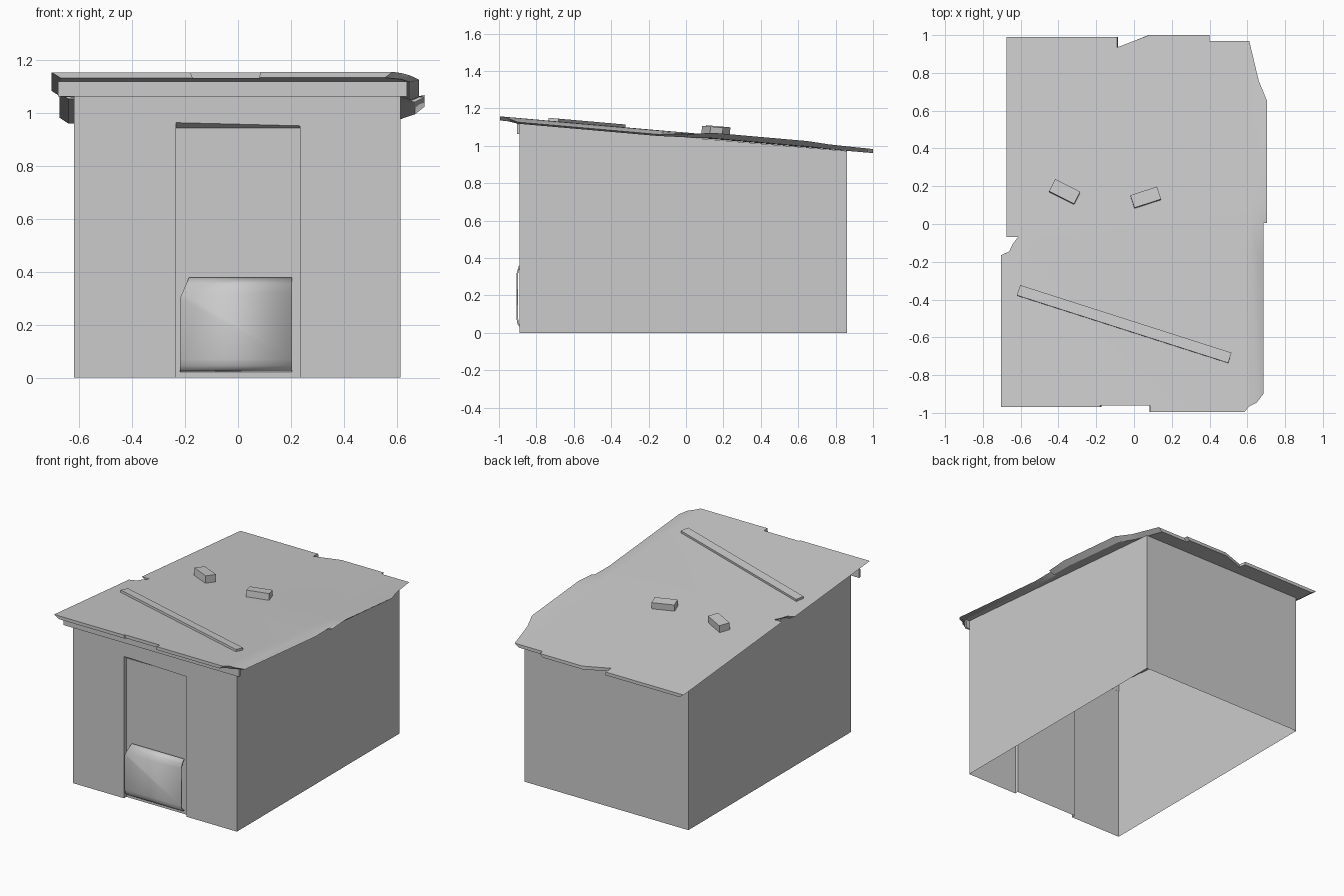
import bpy, bmesh, math
from mathutils import Matrix

if "Cube" in bpy.data.objects:
    bpy.data.objects.remove(bpy.data.objects["Cube"])

GREY = (0.6, 0.6, 0.6, 1)
mat = bpy.data.materials.new("plain grey")
mat.use_nodes = True
mat.diffuse_color = GREY
mat.node_tree.nodes["Principled BSDF"].inputs["Base Color"].default_value = GREY

SLOPE = 0.0875


def roof_z(y):
    return 1.07 - SLOPE * y


def finish(name, bm, smooth=None):
    mesh = bpy.data.meshes.new(name)
    bm.to_mesh(mesh)
    bm.free()
    mesh.materials.append(mat)
    ob = bpy.data.objects.new(name, mesh)
    bpy.context.collection.objects.link(ob)
    if smooth:
        bpy.ops.object.select_all(action='DESELECT')
        ob.select_set(True)
        bpy.context.view_layer.objects.active = ob
        bpy.ops.object.shade_smooth_by_angle(angle=math.radians(smooth))
    return ob


def box(name, centre, size, turn=0.0, tilt=0.0):
    bm = bmesh.new()
    place = (Matrix.Translation(centre) @ Matrix.Rotation(tilt, 4, 'X')
             @ Matrix.Rotation(turn, 4, 'Z') @ Matrix.Diagonal((*size, 1)))
    bmesh.ops.create_cube(bm, size=1, matrix=place)
    return finish(name, bm)


def poly(bm, *pts):
    return bm.faces.new([bm.verts.new(p) for p in pts])


# Walls: open shell, front wall cut around a shallow doorway
L, R, F, B = -0.62, 0.615, -0.89, 0.86
TF, TB = 1.12, 0.972
DX, DY = 0.235, F + 0.025
HL, HR, HD = 0.965, 0.953, 0.945
bm = bmesh.new()
poly(bm, (L, F, 0), (-DX, F, 0), (-DX, F, HL), (DX, F, HR), (DX, F, 0),
     (R, F, 0), (R, F, TF), (L, F, TF))
poly(bm, (R, F, 0), (R, B, 0), (R, B, TB), (R, F, TF))
poly(bm, (R, B, 0), (L, B, 0), (L, B, TB), (R, B, TB))
poly(bm, (L, B, 0), (L, F, 0), (L, F, TF), (L, B, TB))
poly(bm, (-DX, F, 0), (-DX, DY, 0), (-DX, DY, HD), (-DX, F, HL))
poly(bm, (DX, DY, 0), (DX, F, 0), (DX, F, HR), (DX, DY, HD))
poly(bm, (-DX, F, HL), (-DX, DY, HD), (DX, DY, HD), (DX, F, HR))
bmesh.ops.remove_doubles(bm, verts=bm.verts[:], dist=0.0001)
finish("walls", bm)

# Door panel at the back of the doorway
bm = bmesh.new()
poly(bm, (-DX, DY, 0), (DX, DY, 0), (DX, DY, HD), (-DX, DY, HD))
finish("door", bm)

# Bulging sheet over the lower door, one corner torn off
profile = [(-0.872, 0.022), (-0.889, 0.03), (-0.9, 0.045), (-0.905, 0.07),
           (-0.905, 0.32), (-0.895, 0.355), (-0.875, 0.38)]
bm = bmesh.new()
for (y0, z0), (y1, z1) in zip(profile, profile[1:]):
    poly(bm, (-0.22, y0, z0), (0.205, y0, z0), (0.205, y1, z1), (-0.22, y1, z1))
bmesh.ops.remove_doubles(bm, verts=bm.verts[:], dist=0.0001)
bmesh.ops.bisect_plane(bm, geom=bm.verts[:] + bm.edges[:] + bm.faces[:],
                       plane_co=(-0.22, 0, 0.3), plane_no=(-0.08, 0, 0.035),
                       clear_outer=True)
sheet = finish("door_patch", bm, 40)
thick = sheet.modifiers.new("thickness", 'SOLIDIFY')
thick.thickness = 0.008
thick.offset = -1

# Board under the front edge of the roof
box("front_fascia", (-0.02, F - 0.006, 1.092), (1.32, 0.014, 0.056))

# Roof slab with a ragged outline and slanted side edges
outline = [(-0.675, 0.99), (-0.675, -0.07), (-0.615, -0.07), (-0.645, -0.11),
           (-0.66, -0.145), (-0.705, -0.165), (-0.705, -0.97), (-0.18, -0.97),
           (-0.18, -0.96), (0.085, -0.96), (0.085, -0.995), (0.585, -0.995),
           (0.61, -0.965), (0.65, -0.945), (0.685, -0.9), (0.685, 0.005),
           (0.705, 0.005), (0.705, 0.65), (0.66, 0.76), (0.61, 0.97),
           (0.4, 0.97), (0.4, 1.0), (0.08, 1.0), (-0.09, 0.935), (-0.09, 0.99)]
bm = bmesh.new()
top = [bm.verts.new((x, y, 0)) for x, y in outline]
low = [bm.verts.new((x * 0.95, y, -0.022)) for x, y in outline]
bm.faces.new(top)
bm.faces.new(low[::-1])
for i in range(len(top)):
    j = (i + 1) % len(top)
    bm.faces.new((top[j], top[i], low[i], low[j]))
cuts = [((x, 0, 0), (1, 0, 0)) for x in (0.59, 0.62, 0.65)]
cuts += [((0, y, 0), (0, 1, 0)) for y in (-0.15, 0.15)]
for co, no in cuts:
    bmesh.ops.bisect_plane(bm, geom=bm.verts[:] + bm.edges[:] + bm.faces[:],
                           plane_co=co, plane_no=no)
bmesh.ops.triangulate(bm, faces=bm.faces[:])
for v in bm.verts:
    # the left edge sags at the front and lifts slightly behind
    edge = max(0.0, (v.co.x - 0.59) / 0.095)
    front = min(1.0, max(0.0, 0.5 - v.co.y / 0.3))
    v.co.z += roof_z(v.co.y) + edge ** 2 * (0.008 - 0.03 * front)
bmesh.ops.recalc_face_normals(bm, faces=bm.faces[:])
finish("roof", bm, 25)

# Loose plank and bricks weighing the roof down
pitch = -math.atan(SLOPE)
loose = [("roof_plank", -0.052, -0.53, (1.175, 0.057, 0.016), -17.8),
         ("roof_brick_right", -0.367, 0.17, (0.148, 0.072, 0.05), -27),
         ("roof_brick_left", 0.062, 0.14, (0.148, 0.07, 0.045), 18)]
for name, x, y, size, angle in loose:
    box(name, (x, y, roof_z(y) + size[2] / 2 - 0.001), size,
        math.radians(angle), pitch)
